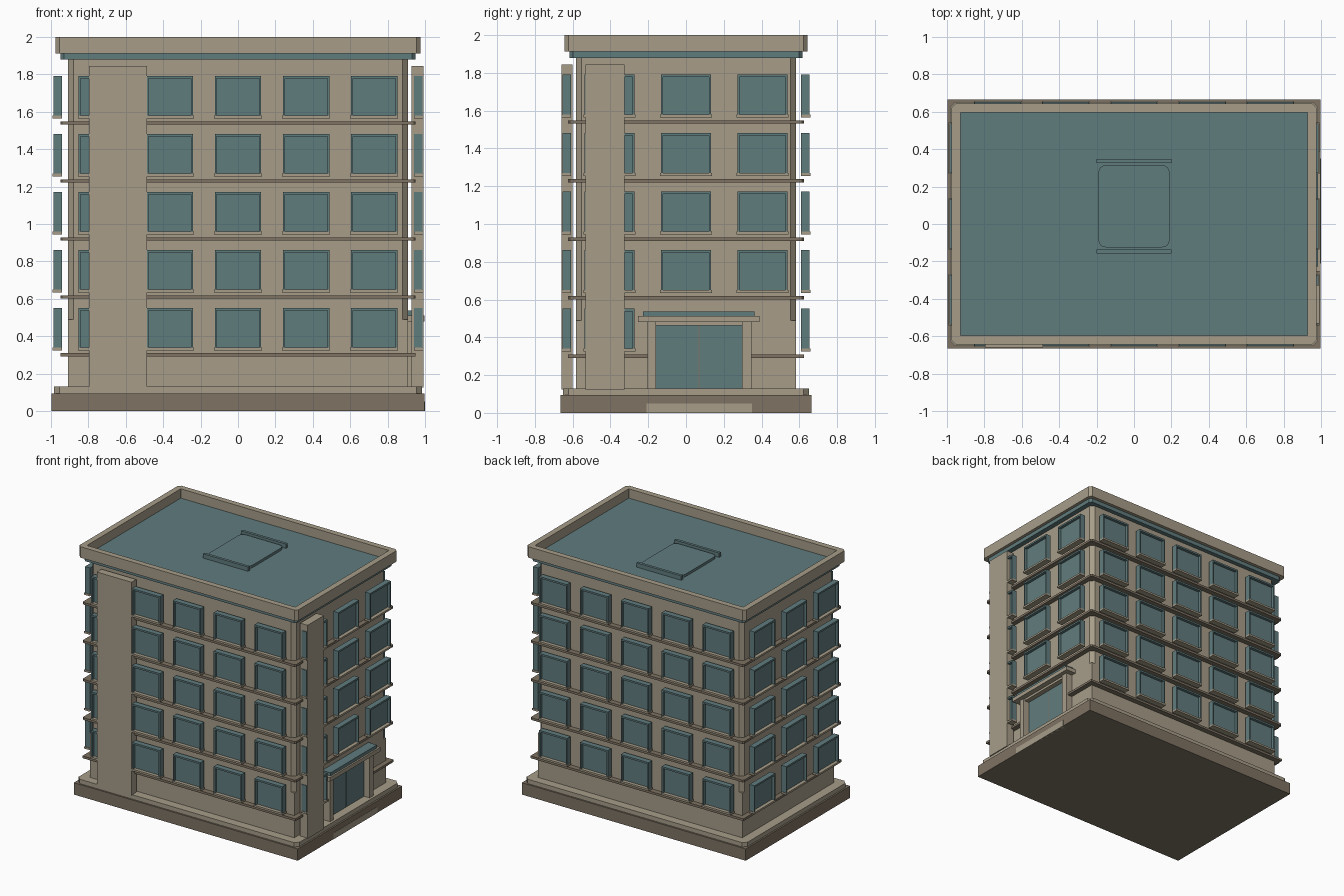
import bpy
import bmesh
from mathutils import Matrix, Vector

if "Cube" in bpy.data.objects:
    bpy.data.objects.remove(bpy.data.objects["Cube"])


def material(name, rgb):
    m = bpy.data.materials.new(name)
    m.use_nodes = True
    m.diffuse_color = (*rgb, 1)
    m.node_tree.nodes["Principled BSDF"].inputs["Base Color"].default_value = (*rgb, 1)
    return m


TAN = material("tan_stone", (0.385, 0.335, 0.25))
BROWN = material("brown_stone", (0.21, 0.17, 0.125))
TEAL = material("teal_glass", (0.118, 0.2, 0.207))


def finish(name, bm, mat):
    mesh = bpy.data.meshes.new(name)
    bm.to_mesh(mesh)
    bm.free()
    mesh.materials.append(mat)
    obj = bpy.data.objects.new(name, mesh)
    bpy.context.collection.objects.link(obj)
    return obj


def add_box(bm, lo, hi, turn=Matrix()):
    lo, hi = Vector(lo), Vector(hi)
    scale = Matrix.Diagonal((*(hi - lo), 1))
    bmesh.ops.create_cube(bm, size=1, matrix=turn @ Matrix.Translation((lo + hi) / 2) @ scale)


def boxes(name, mat, spans):
    """One object from spans of (x0, x1, y0, y1, z0, z1)."""
    bm = bmesh.new()
    for x0, x1, y0, y1, z0, z1 in spans:
        add_box(bm, (x0, y0, z0), (x1, y1, z1))
    return finish(name, bm, mat)


def slab(name, mat, hx, hy, z0, z1, cut=0.0, segments=1):
    """Centred block whose upright corners are cut or rounded."""
    bm = bmesh.new()
    add_box(bm, (-hx, -hy, z0), (hx, hy, z1))
    if cut:
        upright = [e for e in bm.edges if abs(e.verts[0].co.z - e.verts[1].co.z) > 1e-4]
        bmesh.ops.bevel(bm, geom=upright, offset=cut, segments=segments,
                        profile=0.5, affect='EDGES')
    return finish(name, bm, mat)


# Plinth and main walls
slab("plinth_bottom", BROWN, 0.998, 0.665, 0, 0.095)
slab("plinth_top", TAN, 0.985, 0.652, 0.095, 0.13, 0.03)
slab("ground_walls", TAN, 0.91, 0.583, 0.13, 0.49)
slab("upper_walls", TAN, 0.91, 0.583, 0.49, 1.89, 0.03)

# Teal band, roof deck and parapet
slab("cornice_band", TEAL, 0.95, 0.617, 1.88, 1.913, 0.02)
slab("cornice_soffit", TAN, 0.97, 0.638, 1.912, 1.92, 0.02)
slab("roof_deck", TEAL, 0.935, 0.605, 1.919, 1.925)


def parapet_ring():
    bm = bmesh.new()
    loops = []
    for hx, hy, cut in ((0.975, 0.643, 0.02), (0.928, 0.597, 0.002)):
        loop = []
        for sx, sy in ((1, 1), (-1, 1), (-1, -1), (1, -1)):
            pair = [(sx * hx, sy * (hy - cut)), (sx * (hx - cut), sy * hy)]
            loop += pair if sx * sy > 0 else pair[::-1]
        loops.append(loop)
    rings = [[bm.verts.new((x, y, z)) for x, y in loop]
             for loop, z in ((loops[0], 1.912), (loops[0], 2.0),
                             (loops[1], 2.0), (loops[1], 1.912))]
    n = len(rings[0])
    for k in range(4):
        a, b = rings[k], rings[(k + 1) % 4]
        for i in range(n):
            j = (i + 1) % n
            bm.faces.new((a[i], a[j], b[j], b[i]))
    bmesh.ops.recalc_face_normals(bm, faces=bm.faces)
    finish("parapet", bm, TAN)


parapet_ring()

# Roof hatch with a rail at each end
hatch = slab("roof_hatch", TEAL, 0.19, 0.22, 1.92, 1.945, 0.04, 4)
hatch.location.y = 0.095
boxes("hatch_rails", TEAL, [(-0.2, 0.2, y, y + 0.022, 1.92, 1.96) for y in (-0.158, 0.325)])

# Floor ledges; the lowest one stops at the entrance
FLOOR = 0.31
for i in range(1, 5):
    z = 0.3 + FLOOR * i
    slab(f"floor_ledge_{i}", BROWN, 0.95, 0.625, z - 0.009, z + 0.009, 0.01)
boxes("ground_ledge", BROWN, [(-0.95, 0.905, -0.625, 0.625, 0.291, 0.309),
                              (0.905, 0.95, -0.625, -0.2, 0.291, 0.309),
                              (0.905, 0.95, 0.345, 0.625, 0.291, 0.309)])

# Tall piers standing just clear of the walls
boxes("front_pier", TAN, [(-0.797, -0.487, -0.66, -0.6, 0.125, 1.845)])
boxes("side_pier", TAN, [(0.927, 0.993, -0.532, -0.325, 0.125, 1.845)])


# Projecting windows: recessed pane, raised frame and sill
def windows(side, turn, out, centres, width, skip=()):
    parts = {"panes": bmesh.new(), "frames": bmesh.new(), "sills": bmesh.new()}
    h, rim = width / 2, 0.014
    for row in range(5):
        lo = 0.34 + FLOOR * row
        hi = lo + 0.212
        for col, c in enumerate(centres):
            if (row, col) in skip:
                continue
            a, b = c - h, c + h

            def put(part, u0, u1, d0, d1, z0, z1):
                add_box(parts[part], (u0, -out - d1, z0), (u1, -out - d0, z1), turn)

            put("panes", a + 0.004, b - 0.004, 0, 0.022, lo, hi)
            put("frames", a + 0.004, a + rim, 0.005, 0.045, lo, hi)
            put("frames", b - rim, b - 0.004, 0.005, 0.045, lo, hi)
            put("frames", a + rim, b - rim, 0.005, 0.045, hi - rim, hi)
            put("sills", a, b, 0, 0.05, lo - 0.015, lo)
    for part, bm in parts.items():
        finish(f"{side}_window_{part}", bm, TAN if part == "sills" else TEAL)


def spin(degrees):
    return Matrix.Rotation(degrees * 3.14159265 / 180, 4, 'Z')


long_cols = [0.364 * i for i in range(-2, 3)]
short_cols = [0.405 * i for i in (-1, 0, 1)]
windows("front", spin(0), 0.608, long_cols, 0.256)
windows("back", spin(180), 0.608, long_cols, 0.256)
windows("entrance_side", spin(90), 0.942, short_cols, 0.274, {(0, 1), (0, 2)})
windows("far_side", spin(-90), 0.942, short_cols, 0.274)

# Entrance: glazed doors, surround, canopy and step
boxes("entrance_doors", TEAL, [(0.9, 0.915, -0.16, 0.066, 0.13, 0.465),
                               (0.9, 0.915, 0.072, 0.297, 0.13, 0.465)])
boxes("door_seam", BROWN, [(0.9, 0.913, 0.066, 0.072, 0.13, 0.465)])
boxes("door_surround", TAN, [(0.9, 0.965, -0.205, -0.16, 0.13, 0.48),
                             (0.9, 0.965, 0.297, 0.347, 0.13, 0.48),
                             (0.9, 0.955, -0.16, 0.297, 0.462, 0.48)])
boxes("canopy", TAN, [(0.9, 0.998, -0.255, 0.388, 0.48, 0.512)])
boxes("canopy_cover", TEAL, [(0.9, 0.985, -0.228, 0.362, 0.512, 0.538)])
boxes("door_step", TAN, [(0.95, 1.0, -0.21, 0.35, 0.0, 0.05)])
